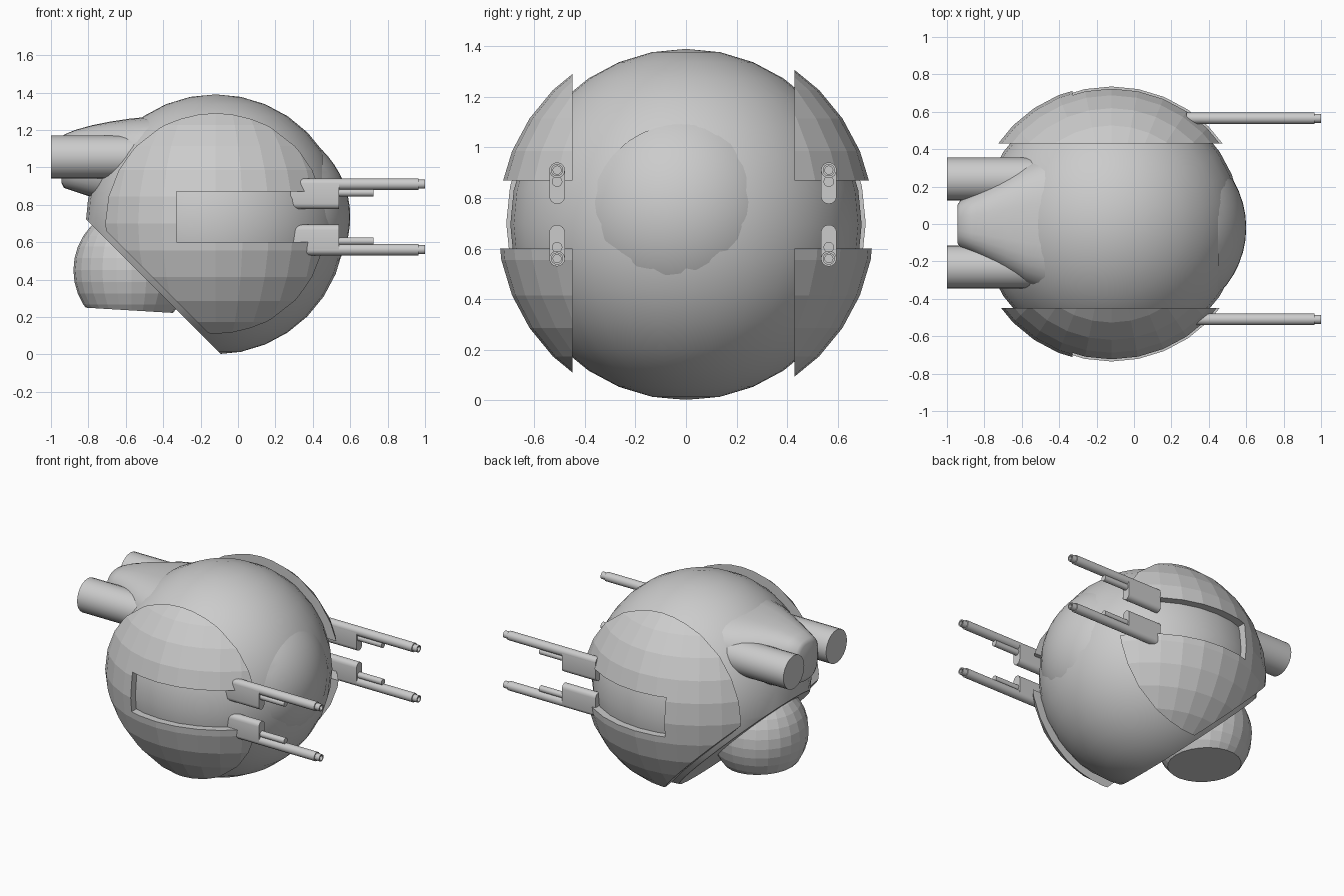
import bpy, bmesh
from math import pi, cos, sin, copysign, radians
from mathutils import Vector, Matrix

if "Cube" in bpy.data.objects:
    bpy.data.objects.remove(bpy.data.objects["Cube"])

CENTER = Vector((-0.12, 0, 0.695))


def finish(name, bm, smooth=None):
    bmesh.ops.recalc_face_normals(bm, faces=bm.faces[:])
    me = bpy.data.meshes.new(name)
    bm.to_mesh(me)
    bm.free()
    ob = bpy.data.objects.new(name, me)
    bpy.context.collection.objects.link(ob)
    if smooth:
        bpy.ops.object.select_all(action='DESELECT')
        ob.select_set(True)
        bpy.context.view_layer.objects.active = ob
        bpy.ops.object.shade_smooth_by_angle(angle=radians(smooth))
    return ob


def ball(center, r, scale=(1, 1, 1), seg=32, rings=16):
    bm = bmesh.new()
    m = Matrix.Translation(center) @ Matrix.Diagonal((*scale, 1))
    bmesh.ops.create_uvsphere(bm, u_segments=seg, v_segments=rings, radius=r, matrix=m)
    return bm


def cut(bm, co, no, fill=True):
    """Remove everything on the side the normal points to."""
    geom = bm.verts[:] + bm.edges[:] + bm.faces[:]
    bmesh.ops.bisect_plane(bm, geom=geom, plane_co=co, plane_no=no, clear_outer=True)
    if fill:
        bmesh.ops.holes_fill(bm, edges=[e for e in bm.edges if e.is_boundary], sides=0)


def loft(bm, loops):
    rows = [[bm.verts.new(p) for p in lp] for lp in loops]
    n = len(rows[0])
    for a, b in zip(rows, rows[1:]):
        for i in range(n):
            bm.faces.new((a[i], a[(i + 1) % n], b[(i + 1) % n], b[i]))
    bm.faces.new(rows[0])
    bm.faces.new(rows[-1])


def tube(bm, profile, y, z, n=16):
    loft(bm, [[(x, y + r * cos(2 * pi * i / n), z + r * sin(2 * pi * i / n))
               for i in range(n)] for x, r in profile])


# main hull, sliced off at 45 degrees low at the back
bm = ball(CENTER, 0.695)
cut(bm, (-0.09, 0, 0), (-1, 0, -1))
finish("hull", bm, 35)

# tail spine blending out of the hull: x, half width, bottom, top
SPINE = [(-0.15, 0.38, 0.75, 1.30), (-0.35, 0.38, 0.75, 1.30), (-0.48, 0.365, 0.75, 1.27),
         (-0.58, 0.325, 0.77, 1.26), (-0.68, 0.265, 0.80, 1.245), (-0.78, 0.205, 0.84, 1.225),
         (-0.87, 0.155, 0.87, 1.20), (-0.93, 0.125, 0.89, 1.175), (-0.945, 0.10, 0.92, 1.15)]
N = 32


def power(v):
    return copysign(abs(v) ** 0.72, v)


bm = bmesh.new()
loft(bm, [[(x, w * power(cos(2 * pi * i / N)), (a + b) / 2 + (b - a) / 2 * power(sin(2 * pi * i / N)))
           for i in range(N)] for x, w, a, b in SPINE])
finish("tail_spine", bm, 50)

# twin engine pipes
for side, y in (("front", -0.23), ("back", 0.24)):
    bm = bmesh.new()
    tube(bm, [(-1.0, 0.115), (-0.4, 0.115)], y, 1.055, 24)
    finish(side + "_engine_pipe", bm, 40)

# bulging front lens
bm = ball((0.10, -0.02, 0.735), 0.5, seg=48, rings=32)
cut(bm, (0.45, 0, 0), (-1, 0, 0))
finish("lens", bm, 35)

# lower rear ball, flat underneath
bm = ball((-0.57, 0, 0.45), 0.31, (1, 1, 1.06), 24, 16)
cut(bm, (-0.57, 0, 0.235), (-0.06, 0, -1))
finish("rear_ball", bm)

# side armour shells with a slot open to the front
bm = bmesh.new()
bmesh.ops.create_cube(bm, size=1, matrix=Matrix.Translation((0.335, 0, 0.735))
                      @ Matrix.Diagonal((1.33, 2, 0.27, 1)))
slot = finish("slot_cutter", bm)
slot.hide_render = True
slot.hide_viewport = False
slot.display_type = 'WIRE'
for side, y, s in (("front", -0.45, -1), ("back", 0.43, 1)):
    bm = ball(CENTER + Vector((0, 0, 0.005)), 0.745)
    cut(bm, (0, y, 0), (0, -s, 0))
    cut(bm, (-0.045, 0, 0), (-1, 0, -1))
    shell = finish(side + "_armour_shell", bm)
    mod = shell.modifiers.new("slot", 'BOOLEAN')
    mod.operation = 'DIFFERENCE'
    mod.solver = 'EXACT'
    mod.object = slot

# four guns: long barrel, short barrel and rounded bracket, mirrored about the slot
MID = 0.735
for side, y in (("front", -0.51), ("back", 0.565)):
    for level, s in (("upper", 1), ("lower", -1)):
        bm = bmesh.new()
        tube(bm, [(0.28, 0.031), (0.965, 0.031), (0.965, 0.024), (1.0, 0.024),
                  (1.0, 0.016), (0.97, 0.016)], y, MID + s * 0.175)
        tube(bm, [(0.5, 0.021), (0.725, 0.021)], y, MID + s * 0.13)
        outline = []
        for i in range(18):
            a = 2 * pi * (i if i < 9 else i - 1) / 16
            base = 0.175 if i < 9 else 0.072
            outline.append((0.031 * cos(a), s * (base + 0.031 * sin(a))))
        loft(bm, [[(x, y + u, MID + v) for u, v in outline] for x in (0.28, 0.54)])
        finish(f"{side}_{level}_gun", bm, 40)
